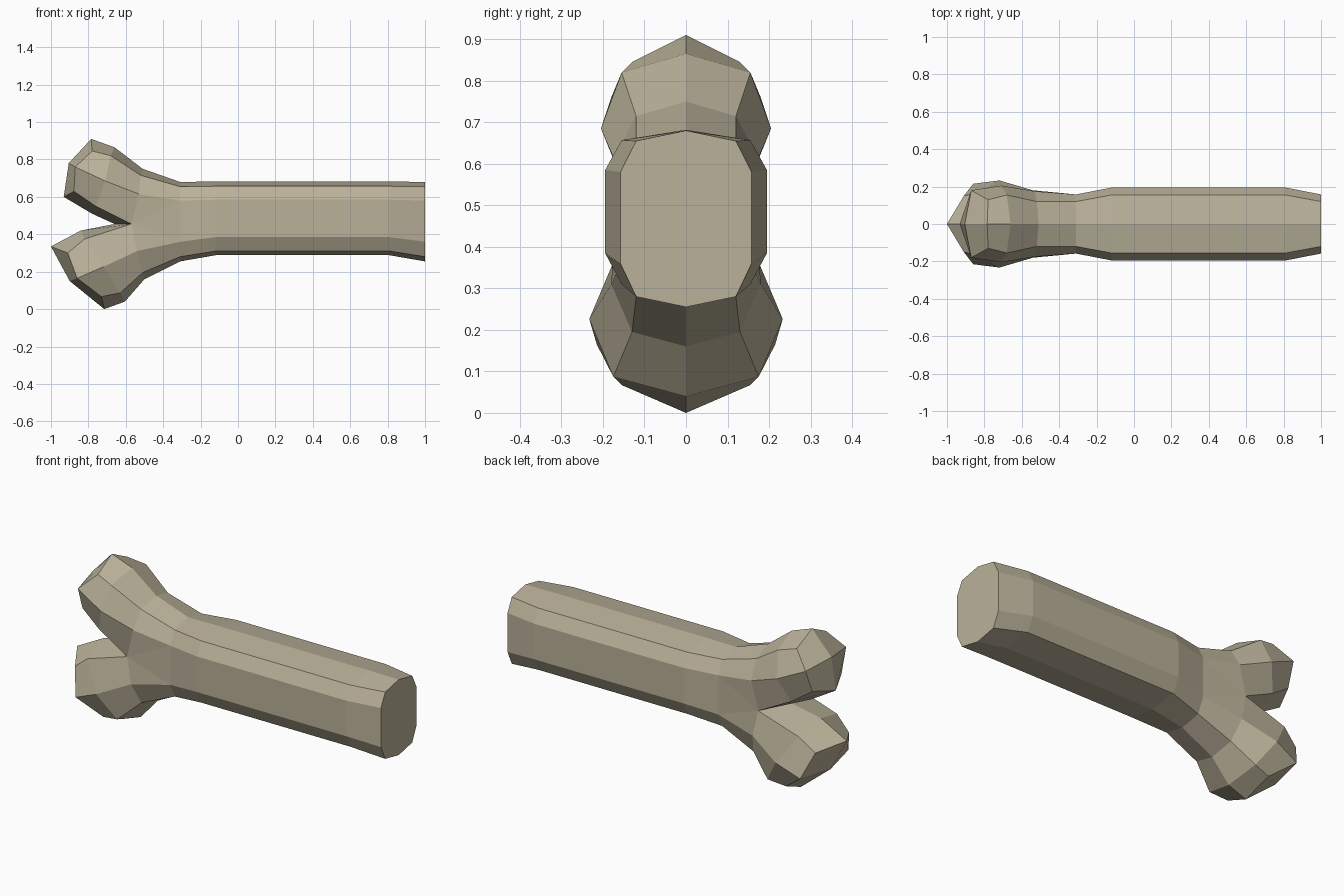
import bpy, bmesh

if "Cube" in bpy.data.objects:
    bpy.data.objects.remove(bpy.data.objects["Cube"])

# Half rings as (x, y, z); the other half is mirrored across y = 0
def section(x, profile):
    return [(x, y, z) for y, z in profile]

narrow = [(0, .68), (.12, .655), (.158, .58), (.158, .36), (.12, .28), (0, .255)]
wide = [(0, .682), (.155, .657), (.195, .585), (.195, .385), (.155, .31), (0, .288)]
crotch = [(-.57, .172, .455), (-.66, 0, .455)]

upper = [
    [(-.51, 0, .75), (-.52, .12, .715), (-.53, .175, .615)] + crotch,
    [(-.66, 0, .865), (-.68, .155, .82), (-.71, .205, .685), (-.76, .15, .55), (-.78, 0, .51)],
    [(-.785, 0, .91), (-.78, .13, .845), (-.87, .18, .76), (-.877, .13, .63), (-.932, 0, .60)],
]
lower = [
    [(-.50, 0, .16), (-.51, .13, .195), (-.54, .18, .31)] + crotch,
    [(-.605, 0, .04), (-.63, .175, .087), (-.72, .233, .226), (-.82, .17, .375), (-.84, 0, .42)],
    [(-.715, 0, 0), (-.73, .155, .067), (-.86, .215, .165), (-.91, .15, .30), (-1, 0, .335)],
]

bm = bmesh.new()
made = {}

def vert(p):
    if p not in made:
        made[p] = bm.verts.new(p)
    return made[p]

def face(*pts):
    bm.faces.new([vert(p) for p in pts])

def bridge(a, b):
    for i in range(len(a) - 1):
        face(a[i], a[i + 1], b[i + 1], b[i])

# Shaft with a flat end
shaft = [section(1, narrow), section(.81, wide), section(-.12, wide), section(-.31, narrow)]
face(*shaft[0])
for a, b in zip(shaft, shaft[1:]):
    bridge(a, b)
neck = shaft[-1]

# Two knobbed prongs with faceted caps
for rings, root, tip in ((upper, neck[:3], (-.905, 0, .78)),
                         (lower, neck[:2:-1], (-.90, 0, .15))):
    bridge(root, rings[0][:3])
    face(root[2], rings[0][2], crotch[0])
    bridge(rings[0], rings[1])
    bridge(rings[1], rings[2])
    e = rings[2]
    face(e[0], e[1], e[2], tip)
    face(e[2], e[3], e[4], tip)

# Web between the prongs
face(neck[2], neck[3], crotch[0])

# Mirror and close the mesh
bmesh.ops.mirror(bm, geom=bm.verts[:] + bm.edges[:] + bm.faces[:], axis='Y', merge_dist=0.0005)
bmesh.ops.remove_doubles(bm, verts=bm.verts[:], dist=0.0005)
bmesh.ops.recalc_face_normals(bm, faces=bm.faces[:])

mesh = bpy.data.meshes.new("bone")
bm.to_mesh(mesh)
bm.free()
bone = bpy.data.objects.new("bone", mesh)
bpy.context.collection.objects.link(bone)

# Weathered bone colour
mat = bpy.data.materials.new("old_bone")
mat.diffuse_color = (.49, .44, .32, 1)
mat.use_nodes = True
mat.node_tree.nodes["Principled BSDF"].inputs["Base Color"].default_value = mat.diffuse_color
mesh.materials.append(mat)
